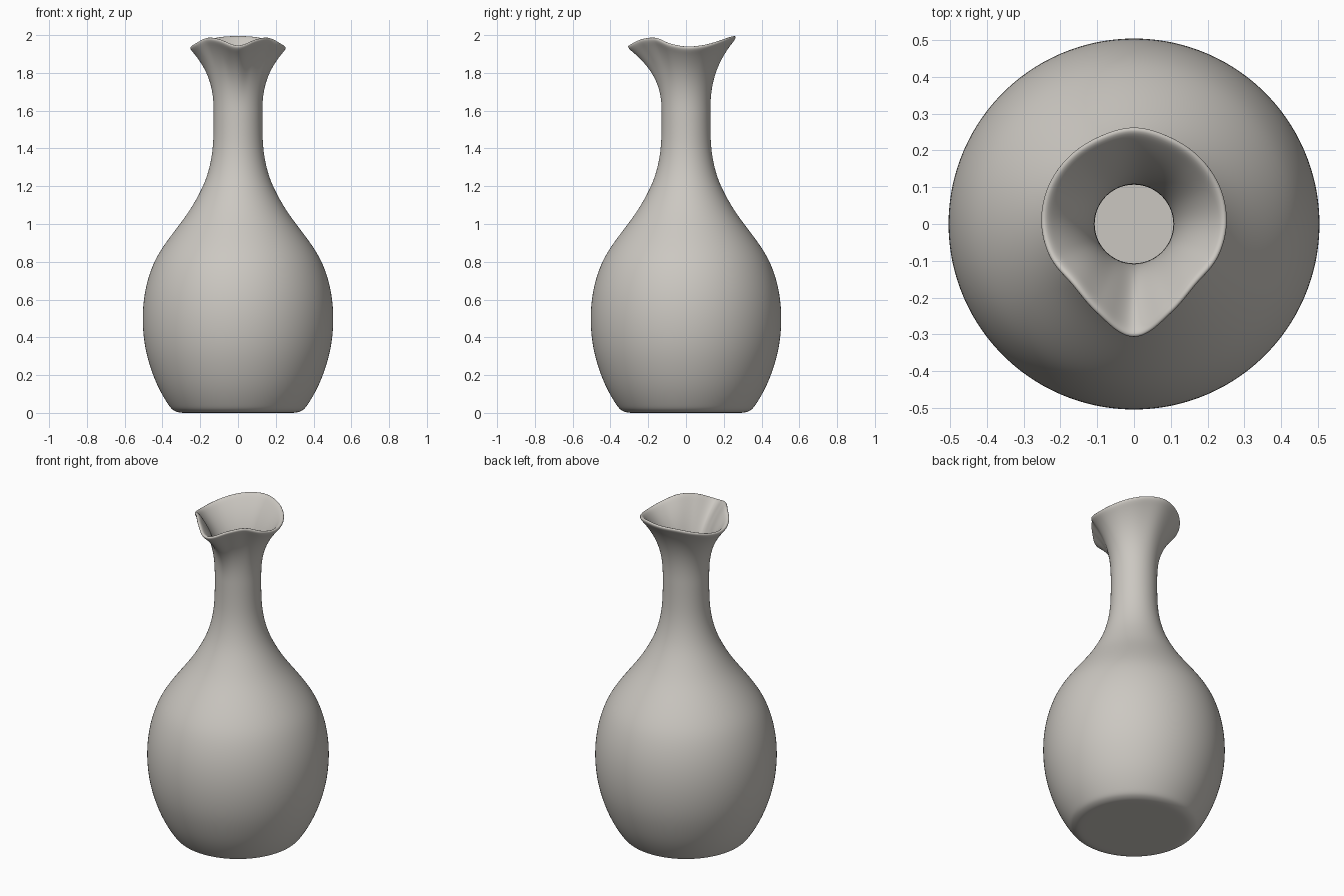
import bpy
import bmesh
from math import sin, cos, pi
from mathutils import Vector

cube = bpy.data.objects.get("Cube")
if cube:
    bpy.data.objects.remove(cube, do_unlink=True)

SEGMENTS = 80
NECK_RADIUS, NECK_TOP = 0.129, 1.59


def spline(a, b, c, d, t):
    """Smooth curve from b to c, guided by a and d."""
    return 0.5 * (2 * b + (c - a) * t + (2 * a - 5 * b + 4 * c - d) * t * t
                  + (3 * b - a - 3 * c + d) * t ** 3)


# Body outline as (radius, height), from the foot up to the neck
body = [Vector(p) for p in (
    (0.30, 0.0), (0.34, 0.012), (0.37, 0.045), (0.43, 0.15), (0.485, 0.31),
    (0.506, 0.48), (0.492, 0.65), (0.44, 0.81), (0.35, 0.945), (0.26, 1.065),
    (0.18, 1.21), (0.142, 1.34), (0.13, 1.46), (NECK_RADIUS, NECK_TOP))]

# Rim as (radius, height), in even steps from the spout round to the back
rim = [Vector(p) for p in (
    (0.315, 1.935), (0.27, 1.970), (0.242, 1.980), (0.252, 1.950),
    (0.259, 1.932), (0.262, 1.940), (0.262, 1.962), (0.263, 1.982),
    (0.270, 1.988))]


def rim_at(turn):
    """Rim radius and height; turn is 0 at the spout and 1 at the back."""
    last = len(rim) - 1
    i = min(int(turn * last), last - 1)
    keys = [rim[last - abs(last - abs(k))] for k in range(i - 1, i + 3)]
    return spline(*keys, turn * last - i)


def body_rings():
    padded = [body[0] - Vector((0.05, 0))] + body + [body[-1] + Vector((0, 0.1))]
    for i in range(len(body) - 1):
        for t in (0, 0.5):
            yield spline(*padded[i:i + 4], t)


# Outer surface: turned body, then a neck that flares into the shaped rim
bm = bmesh.new()
angles = [2 * pi * k / SEGMENTS for k in range(SEGMENTS)]
rings = []


def add_ring(points):
    rings.append([bm.verts.new((r * sin(a), -r * cos(a), z))
                  for a, (r, z) in zip(angles, points)])


for scale in (0.1, 0.5, 0.85):
    add_ring([(body[0].x * scale, 0)] * SEGMENTS)
for point in body_rings():
    add_ring([point] * SEGMENTS)
FLARE_STEPS = 12
for step in range(FLARE_STEPS + 1):
    s = step / FLARE_STEPS
    flare = []
    for a in angles:
        radius, height = rim_at(1 - abs(1 - a / pi))
        flare.append((NECK_RADIUS + (radius - NECK_RADIUS) * s ** 2.5,
                      NECK_TOP + (height - NECK_TOP) * s))
    add_ring(flare)

bm.faces.new(rings[0])
for low, high in zip(rings, rings[1:]):
    for k in range(SEGMENTS):
        n = (k + 1) % SEGMENTS
        bm.faces.new((low[k], low[n], high[n], high[k]))
bmesh.ops.recalc_face_normals(bm, faces=bm.faces)
# Keep the open shell facing outwards
bm.faces.ensure_lookup_table()
if bm.faces[0].normal.z > 0:
    bmesh.ops.reverse_faces(bm, faces=bm.faces)

mesh = bpy.data.meshes.new("vase")
bm.to_mesh(mesh)
bm.free()
vase = bpy.data.objects.new("vase", mesh)
bpy.context.collection.objects.link(vase)

# Wall thickness and rounded lip
wall = vase.modifiers.new("wall", "SOLIDIFY")
wall.thickness = 0.022
wall.offset = -1
smooth = vase.modifiers.new("smooth", "SUBSURF")
smooth.levels = smooth.render_levels = 2
for face in mesh.polygons:
    face.use_smooth = True

# Glaze colour
glaze = bpy.data.materials.new("warm grey ceramic")
glaze.use_nodes = True
colour = (0.60, 0.575, 0.535, 1)
glaze.diffuse_color = colour
glaze.node_tree.nodes["Principled BSDF"].inputs["Base Color"].default_value = colour
mesh.materials.append(glaze)
